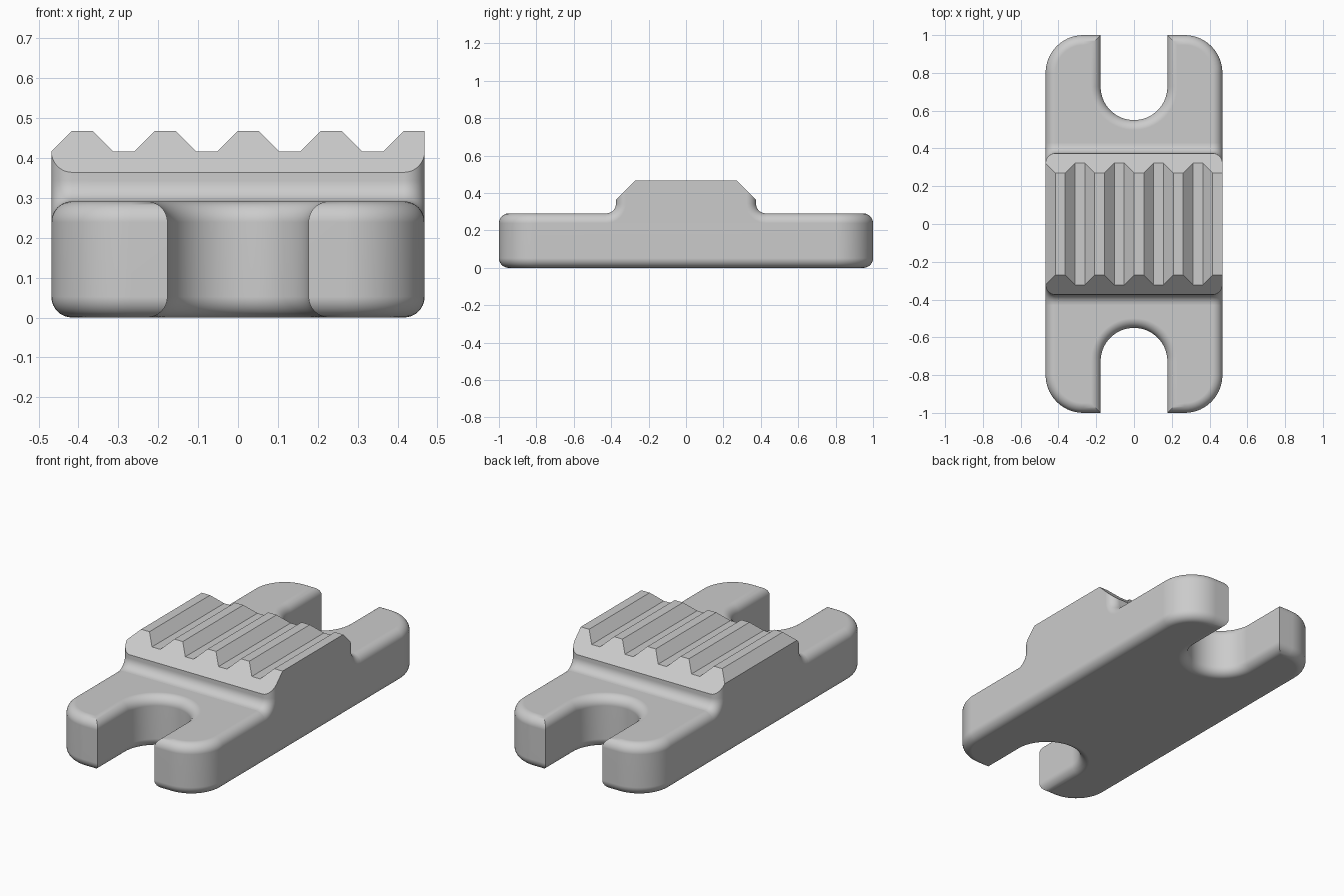
import bpy, bmesh, math

cube = bpy.data.objects.get("Cube")
if cube:
    bpy.data.objects.remove(cube, do_unlink=True)

U = 0.052               # tooth module, also the fillet radius
HALF_W = 9 * U
PLATE_TOP = 5.6 * U
SLOT_R = 3.4 * U
CORNER_R = 0.2
STEPS = 8

grey = bpy.data.materials.new("plain grey")
grey.use_nodes = True
colour = (0.6, 0.6, 0.6, 1)
grey.diffuse_color = colour
grey.node_tree.nodes["Principled BSDF"].inputs["Base Color"].default_value = colour


def arc(cx, cy, radius, start, end, steps):
    angles = [math.radians(start + (end - start) * i / steps) for i in range(steps + 1)]
    return [(cx + radius * math.cos(a), cy + radius * math.sin(a)) for a in angles]


def loft(name, rings):
    """Skin a list of closed rings and cap both ends."""
    bm = bmesh.new()
    rows = [[bm.verts.new(p) for p in ring] for ring in rings]
    for a, b in zip(rows, rows[1:]):
        for i in range(len(a)):
            j = (i + 1) % len(a)
            bm.faces.new((a[i], a[j], b[j], b[i]))
    bm.faces.new(rows[0][::-1])
    bm.faces.new(rows[-1])
    bmesh.ops.remove_doubles(bm, verts=bm.verts, dist=1e-5)
    bmesh.ops.recalc_face_normals(bm, faces=bm.faces)
    mesh = bpy.data.meshes.new(name)
    bm.to_mesh(mesh)
    bm.free()
    mesh.materials.append(grey)
    obj = bpy.data.objects.new(name, mesh)
    bpy.context.collection.objects.link(obj)
    bpy.ops.object.select_all(action="DESELECT")
    obj.select_set(True)
    bpy.context.view_layer.objects.active = obj
    bpy.ops.object.shade_smooth_by_angle(angle=math.radians(30))
    weighted = obj.modifiers.new("weighted normals", "WEIGHTED_NORMAL")
    weighted.keep_sharp = True
    return obj


# Slotted base plate: inset outlines stacked to round its top and bottom rims
def plate_outline(inset):
    quarter = arc(HALF_W - CORNER_R, 1 - CORNER_R, CORNER_R - inset, 0, 90, 14)
    quarter.append((SLOT_R + inset, 1 - inset))
    quarter += arc(0, 0.55 + SLOT_R, SLOT_R + inset, 0, -90, 16)
    half = quarter + [(-x, y) for x, y in reversed(quarter[:-1])]
    return half + [(-x, -y) for x, y in half]


rim = arc(U, U, U, 270, 180, STEPS)          # (inset, height) pairs
layers = [(d, z) for d, z in rim]
layers += [(d, PLATE_TOP - z) for d, z in reversed(rim)]
loft("slotted_base_plate",
     [[(x, y, z) for x, y in plate_outline(d)] for d, z in layers])


# Serrated block: cross-sections in y-z, lofted along x
def tooth_height(x):
    k = min(17, max(0, math.floor(x / U + 9 + 1e-6)))
    heights = [8, 9, 9, 8]
    low, high = heights[k % 4], heights[(k + 1) % 4]
    return U * (low + (high - low) * (x / U + 9 - k))


def edge_inset(x):
    s = max(0, abs(x) - (HALF_W - U))
    return U - math.sqrt(max(0, U * U - s * s))


def block_section(x):
    d, h = edge_inset(x), tooth_height(x)
    side = [(8.2 * U, 4.5 * U)]
    side += arc(8.2 * U, PLATE_TOP + U, U + d, 270, 180, STEPS)   # root fillet
    side += [(7.2 * U - d, 7 * U + d), (14.2 * U - h, h)]         # wall, chamfer
    section = side + [(-y, z) for y, z in reversed(side)]
    return [(x, y, z) for y, z in section]


rounding = [HALF_W - U + U * math.sin(math.pi / 2 * i / STEPS) for i in range(STEPS + 1)]
stations = [-x for x in reversed(rounding)]
stations += [k * U for k in range(-7, 8)]
stations += rounding
loft("serrated_block", [block_section(x) for x in stations])
